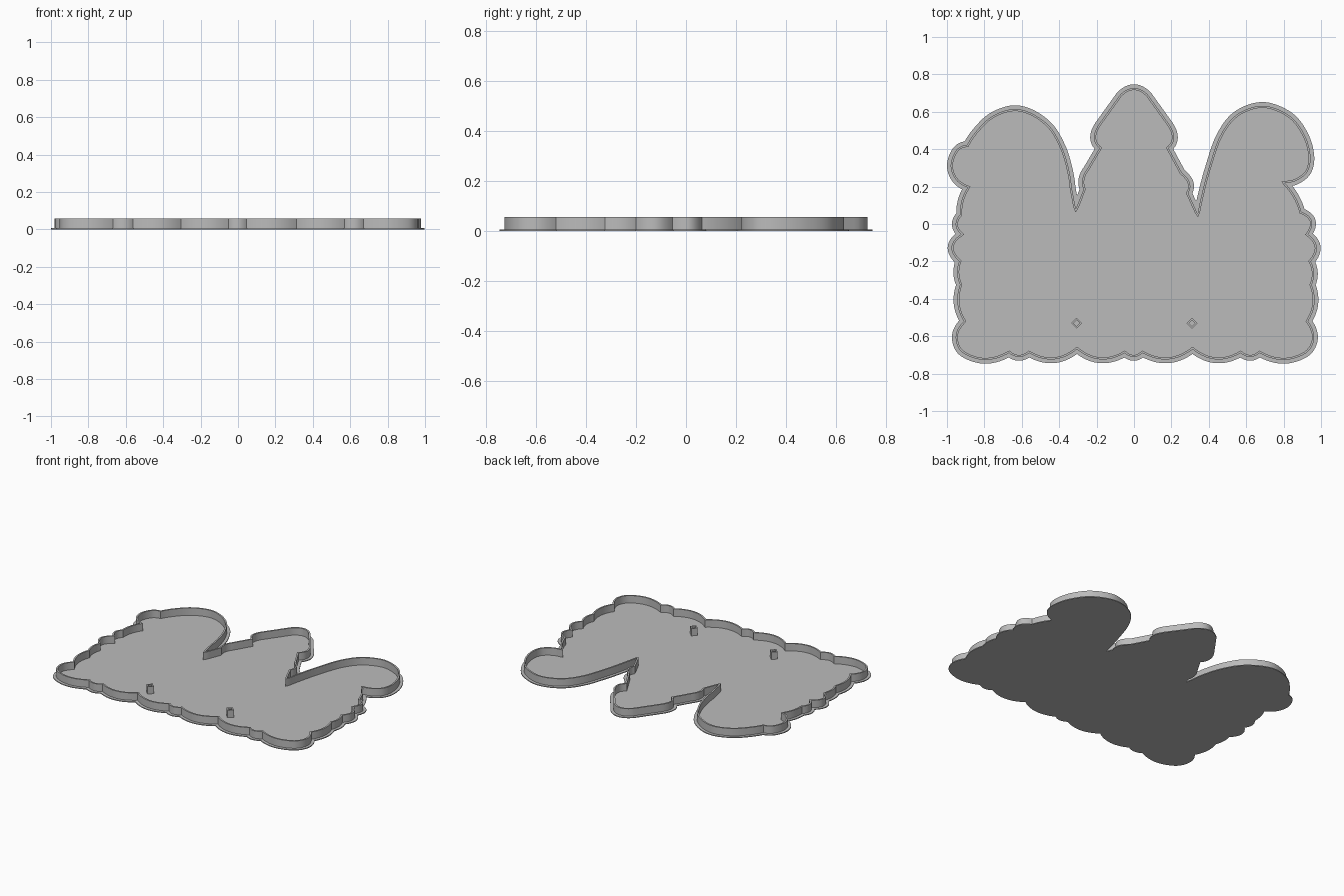
import bpy
import bmesh
import math
from mathutils import Vector
from mathutils.geometry import intersect_point_line

PLATE_HEIGHT = .006
WALL_TOP = .057
WALL_THICKNESS = .011
RIM_WIDTH = .02

cube = bpy.data.objects.get("Cube")
if cube:
    bpy.data.objects.remove(cube, do_unlink=True)

grey = bpy.data.materials.new("matte grey")
grey.use_nodes = True
colour = (.5, .5, .5, 1)
grey.diffuse_color = colour
grey.node_tree.nodes["Principled BSDF"].inputs["Base Color"].default_value = colour


def curve(points, steps=10):
    """Smooth run through the points, sharp at both ends (last point left out)."""
    pts = [Vector(p) for p in points]
    if len(pts) == 2:
        return [pts[0].lerp(pts[1], i / steps) for i in range(steps)]
    first = pts[0] * 3 - pts[1] * 3 + pts[2]
    last = pts[-1] * 3 - pts[-2] * 3 + pts[-3]
    pts = [first] + pts + [last]
    run = []
    for a, b, c, d in zip(pts, pts[1:], pts[2:], pts[3:]):
        for i in range(steps):
            t = i / steps
            run.append((b * 2 + (c - a) * t + (a * 2 - b * 5 + c * 4 - d) * t * t
                        + (b * 3 - a - c * 3 + d) * t ** 3) / 2)
    return run


def scallops(cusps, depths):
    """Row of lobes between cusps, each bulging to the right of travel."""
    runs = []
    for a, b, depth in zip(cusps, cusps[1:], depths):
        a, b = Vector(a), Vector(b)
        out = Vector((b.y - a.y, a.x - b.x)).normalized()
        runs.append([a, (a + b) / 2 + out * depth, b])
    return runs


# Scalloped bottom edge
bottom = [(-.668, -.69), (-.561, -.69), (-.305, -.67), (-.05, -.69),
          (.046, -.69), (.313, -.67), (.57, -.69), (.671, -.69)]
runs = scallops(bottom, [.021, .044, .044, .021, .044, .044, .021])

# Right corner and side
runs.append([bottom[-1], (.80, -.727), (.92, -.69), (.963, -.61), (.93, -.52)])
runs += scallops([(.93, -.52), (.95, -.325), (.945, -.2), (.93, -.055), (.895, .065), (.805, .22)],
                 [.025, .015, .04, .04, .012])

# Right dome
runs.append([(.805, .22), (.875, .235), (.93, .285), (.943, .37), (.91, .48), (.83, .58),
             (.69, .632), (.55, .585), (.46, .47), (.4, .3), (.365, .17), (.34, .055)])

# Middle peak: the upper part is mirrored
waist, shoulder, tip = (.185, .405), (.19, .53), (.075, .69)
upper = [[waist, (.214, .46), shoulder], [shoulder, tip]]
runs += [[(.34, .055), (.29, .165)], [(.29, .165), (.298, .22), (.255, .275)], [(.255, .275), waist]]
runs += upper
runs.append([tip, (0, .727), (-tip[0], tip[1])])
runs += [[(-x, y) for x, y in reversed(run)] for run in reversed(upper)]
runs += [[(-waist[0], waist[1]), (-.25, .295)], [(-.25, .295), (-.276, .24), (-.27, .185)],
         [(-.27, .185), (-.311, .08)], [(-.311, .08), (-.333, .195)]]

# Left dome and its side lobe
runs.append([(-.333, .195), (-.35, .3), (-.385, .41), (-.45, .52), (-.55, .593), (-.65, .614),
             (-.76, .575), (-.84, .5), (-.893, .422)])
runs.append([(-.893, .422), (-.95, .395), (-.98, .315), (-.955, .24), (-.89, .195)])

# Left side and corner
runs += scallops([(-.89, .195), (-.93, .05), (-.925, -.055), (-.935, -.2), (-.93, -.325), (-.91, -.52)],
                 [.012, .026, .046, .013, .024])
runs.append([(-.91, -.52), (-.953, -.6), (-.92, -.685), (-.80, -.727), bottom[0]])

outline = [p for run in runs for p in curve(run)]


def offset(loop, distance):
    """Shift a closed loop outward, with limited corner points."""
    moved = []
    for i, p in enumerate(loop):
        before = (p - loop[i - 1]).normalized()
        after = (loop[(i + 1) % len(loop)] - p).normalized()
        n1, n2 = Vector((before.y, -before.x)), Vector((after.y, -after.x))
        mid = (n1 + n2).normalized()
        moved.append(p + mid * distance / max(mid.dot(n1), .6))
    return moved


def gap(point, loop):
    """Shortest distance from a point to a closed loop."""
    best = math.inf
    for i, b in enumerate(loop):
        a = loop[i - 1]
        near, t = intersect_point_line(point, a, b)
        near = a.lerp(b, min(max(t, 0), 1))
        best = min(best, (near.to_2d() - point).length)
    return best


def finish(bm, name):
    bmesh.ops.recalc_face_normals(bm, faces=bm.faces)
    mesh = bpy.data.meshes.new(name)
    bm.to_mesh(mesh)
    bm.free()
    mesh.materials.append(grey)
    obj = bpy.data.objects.new(name, mesh)
    bpy.context.collection.objects.link(obj)
    bpy.ops.object.select_all(action='DESELECT')
    obj.select_set(True)
    bpy.context.view_layer.objects.active = obj
    bpy.ops.object.shade_smooth_by_angle(angle=math.radians(30))


def make_plate(loop, name):
    bm = bmesh.new()
    face = bm.faces.new([bm.verts.new((p.x, p.y, 0)) for p in loop])
    top = bmesh.ops.extrude_face_region(bm, geom=[face], use_keep_orig=True)["geom"]
    bmesh.ops.translate(bm, vec=(0, 0, PLATE_HEIGHT),
                        verts=[v for v in top if isinstance(v, bmesh.types.BMVert)])
    bmesh.ops.triangulate(bm, faces=[f for f in bm.faces if len(f.verts) > 4])
    finish(bm, name)


def make_wall(outer, thickness, name):
    bm = bmesh.new()
    inner = offset(outer, -thickness)
    low = PLATE_HEIGHT / 2
    rings = [[bm.verts.new((p.x, p.y, z)) for p in loop]
             for loop, z in ((outer, low), (outer, WALL_TOP), (inner, WALL_TOP), (inner, low))]
    for r, ring in enumerate(rings):
        following = rings[(r + 1) % len(rings)]
        for i in range(len(ring)):
            bm.faces.new((ring[i - 1], ring[i], following[i], following[i - 1]))
    finish(bm, name)


# Base plate with a rim outside the wall
rim = [p for p in offset(outline, RIM_WIDTH) if gap(p, outline) > RIM_WIDTH * .97]
make_plate(rim, "base_plate")
make_wall(outline, WALL_THICKNESS, "outline_wall")

# Two small hollow diamond posts
for side, x in (("right", -.307), ("left", .31)):
    centre = Vector((x, -.53))
    diamond = [centre + Vector((math.cos(a), math.sin(a))) * .029
               for a in (k * math.pi / 2 for k in range(4))]
    make_wall(diamond, WALL_THICKNESS * .8, side + "_diamond_post")
